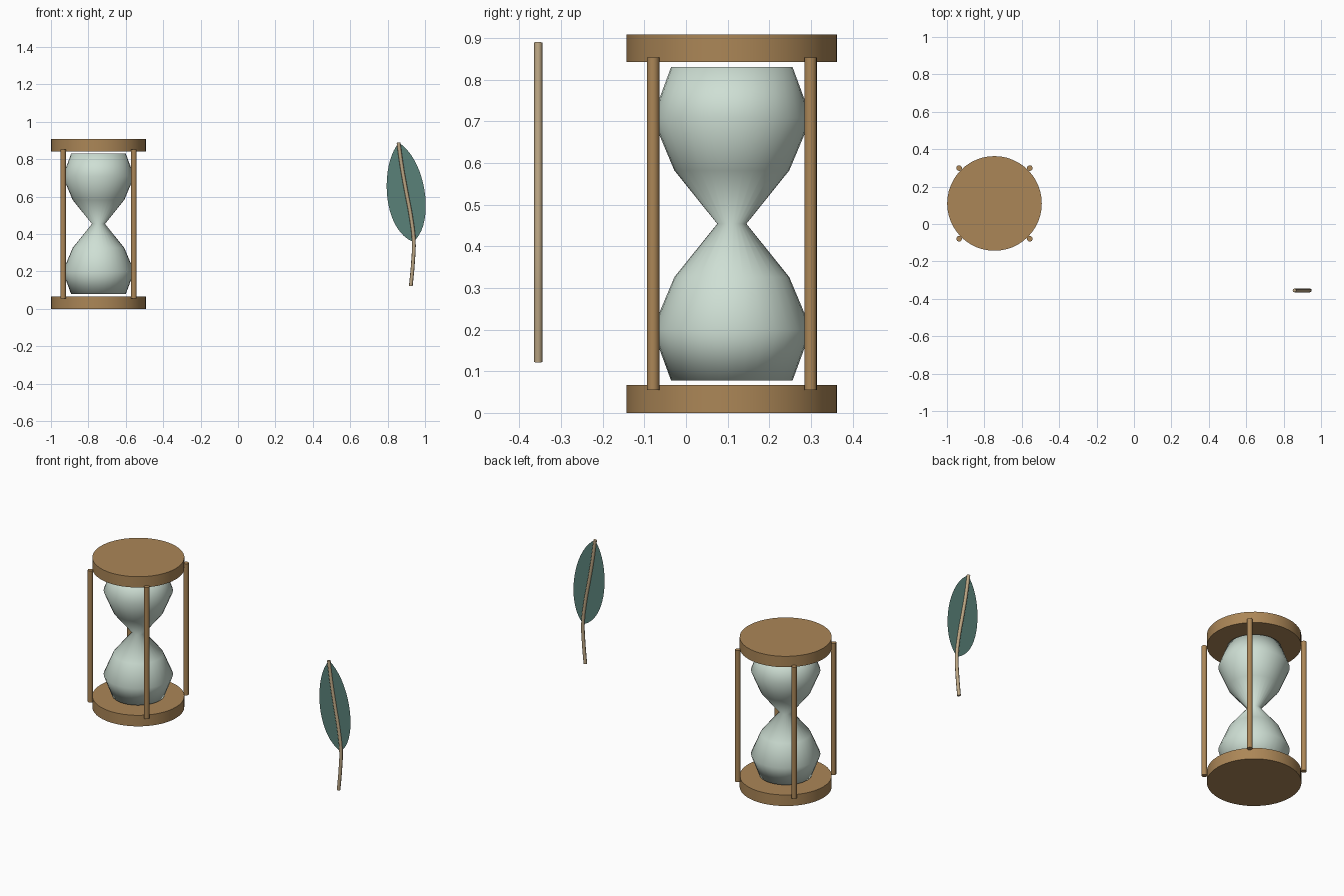
import bpy, bmesh, math
from mathutils import Vector
from mathutils.geometry import interpolate_bezier

if "Cube" in bpy.data.objects:
    bpy.data.objects.remove(bpy.data.objects["Cube"])

CX, CY = -0.746, 0.11      # hourglass axis
LEAF_Y = -0.355


def material(name, rgb):
    m = bpy.data.materials.new(name)
    m.diffuse_color = (*rgb, 1)
    m.use_nodes = True
    m.node_tree.nodes["Principled BSDF"].inputs["Base Color"].default_value = m.diffuse_color
    return m


wood = material("wood", (0.41, 0.24, 0.095))
glass = material("pale_glass", (0.62, 0.74, 0.66))
green = material("leaf_green", (0.10, 0.22, 0.19))
bark = material("stem_tan", (0.50, 0.38, 0.23))


def add_mesh(name, bm, mat):
    me = bpy.data.meshes.new(name)
    bm.to_mesh(me)
    bm.free()
    ob = bpy.data.objects.new(name, me)
    bpy.context.collection.objects.link(ob)
    me.materials.append(mat)
    return ob


def smooth(ob, degrees):
    bpy.ops.object.select_all(action='DESELECT')
    ob.select_set(True)
    bpy.context.view_layer.objects.active = ob
    bpy.ops.object.shade_smooth_by_angle(angle=math.radians(degrees))


def lathe(name, profile, x, y, sides, mat, degrees=40):
    """Capped surface of revolution from (radius, z) points."""
    bm = bmesh.new()
    rings = [[bm.verts.new((x + r * math.cos(2 * math.pi * i / sides),
                            y + r * math.sin(2 * math.pi * i / sides), z))
              for i in range(sides)] for r, z in profile]
    for a, b in zip(rings, rings[1:]):
        for i in range(sides):
            j = (i + 1) % sides
            bm.faces.new((a[i], a[j], b[j], b[i]))
    bm.faces.new(rings[0][::-1])
    bm.faces.new(rings[-1])
    smooth(add_mesh(name, bm, mat), degrees)


# Wooden end plates
for name, z0, z1 in (("bottom_plate", 0, 0.067), ("top_plate", 0.842, 0.908)):
    lathe(name, [(0.253, z0), (0.253, z1)], CX, CY, 48, wood)

# Four posts
for sx in (-1, 1):
    for sy in (-1, 1):
        name = ("back" if sy > 0 else "front") + ("_right" if sx > 0 else "_left") + "_post"
        lathe(name, [(0.015, 0.055), (0.015, 0.853)],
              CX + sx * 0.189, CY + sy * 0.189, 16, wood)

# Glass bulbs, mirrored about the neck
half = [(0.146, 0.078), (0.191, 0.20), (0.138, 0.326)]
profile = half + [(0.035, 0.454)] + [(r, 0.908 - z) for r, z in reversed(half)]
lathe("glass_bulbs", profile, CX, CY, 32, glass, 80)


# Flat leaf blade
def edge(*pts):
    return interpolate_bezier(*[Vector((x, LEAF_Y, z)) for x, z in pts], 20)


tip, base = (0.861, 0.888), (0.936, 0.358)
left = edge(tip, (0.762, 0.78), (0.764, 0.43), base)
right = edge(base, (1.055, 0.45), (1.01, 0.79), tip)
bm = bmesh.new()
bm.faces.new([bm.verts.new(p) for p in left[:-1] + right[:-1]])
bmesh.ops.triangulate(bm, faces=bm.faces[:])
add_mesh("leaf_blade", bm, green)

# Curved stem and midrib
cu = bpy.data.curves.new("leaf_stem", 'CURVE')
cu.dimensions = '3D'
cu.bevel_depth = 0.01
cu.bevel_resolution = 2
cu.use_fill_caps = True
path = [(0.858, 0.889), (0.876, 0.76), (0.899, 0.63), (0.925, 0.49),
        (0.94, 0.36), (0.935, 0.24), (0.924, 0.122)]
sp = cu.splines.new('BEZIER')
sp.bezier_points.add(len(path) - 1)
sp.resolution_u = 6
for bp, (x, z) in zip(sp.bezier_points, path):
    bp.co = (x, LEAF_Y, z)
    bp.handle_left_type = bp.handle_right_type = 'AUTO'
stem = bpy.data.objects.new("leaf_stem", cu)
bpy.context.collection.objects.link(stem)
cu.materials.append(bark)
